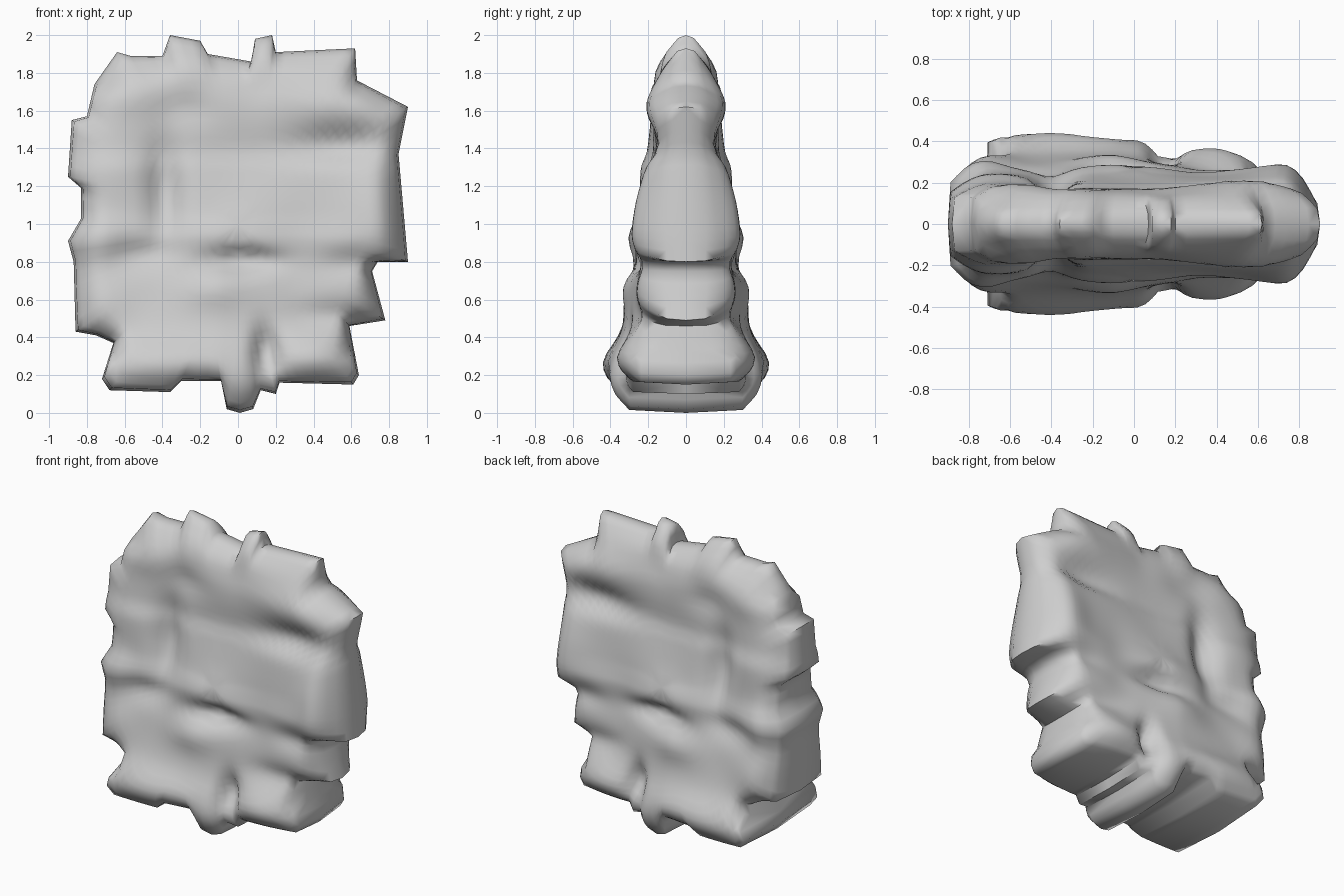
import bpy, bmesh, math
from mathutils import Vector

if "Cube" in bpy.data.objects:
    bpy.data.objects.remove(bpy.data.objects["Cube"], do_unlink=True)

# All tables are in hundredths of a unit.
# Ragged outline of the slab, clockwise from the upper left corner (x, z)
OUTLINE = [(-64, 191), (-57, 189), (-40, 189), (-36, 200), (-20, 197), (-16, 190),
           (7, 186), (9, 198), (18, 200), (20, 191), (62, 193), (63, 176),
           (90, 162), (85, 137), (90, 80), (74, 80), (71, 75), (78, 49),
           (59, 46), (64, 20), (61, 15), (22, 16), (20, 10), (12, 12),
           (8, 2), (1, 0), (-6, 2), (-9, 17), (-30, 17), (-36, 11),
           (-68, 12), (-72, 18), (-66, 37), (-75, 41), (-86, 43), (-87, 80),
           (-90, 91), (-83, 103), (-83, 119), (-90, 125), (-88, 155), (-80, 157),
           (-76, 174)]

# Half thickness by height (z, y)
THICKNESS = [(0, 40), (8, 43), (20, 45), (30, 44), (40, 40), (60, 35), (75, 32),
             (93, 31), (105, 28), (118, 26), (132, 24), (137, 21), (166, 21),
             (178, 17), (190, 14), (200, 10)]

# Bulging stones and the seams between them (x, z, radius x, radius z, amount)
STONES = [(58, 163, 26, 10, 18), (-55, 172, 16, 10, 12), (-27, 184, 9, 12, 18),
          (-66, 132, 15, 20, 13), (-74, 93, 14, 10, 16), (72, 108, 14, 20, 14),
          (-8, 96, 20, 9, 8), (-12, 66, 18, 10, 13), (-42, 26, 38, 13, 14),
          (42, 29, 16, 12, 12), (2, 12, 8, 12, 8), (14, 194, 7, 8, 18),
          (-72, 60, 14, 12, 8)]
SEAMS = [(54, 142, 27, 8, 30), (-39, 120, 8, 26, 36), (-52, 84, 16, 7, 14),
         (3, 81, 18, 5, 28), (52, 51, 24, 7, 15), (15, 32, 6, 12, 32),
         (-28, 162, 16, 8, 14), (8, 172, 14, 14, 8), (60, 79, 16, 7, 12),
         (3, 135, 26, 18, 10), (32, 82, 14, 30, 7)]

CENTRE = Vector((0, 1))
RINGS = [0.988, 0.96, 0.925, 0.885] + [0.84 - i * 0.05 for i in range(16)]


def thickness(z):
    """Interpolate the half thickness at a height."""
    h = max(0, min(200, z * 100))
    for (z0, t0), (z1, t1) in zip(THICKNESS, THICKNESS[1:]):
        if h <= z1:
            return (t0 + (t1 - t0) * (h - z0) / (z1 - z0)) / 100
    return THICKNESS[-1][1] / 100


def swell(x, z, spots):
    """Sum of soft bumps at a point."""
    total = 0
    for cx, cz, rx, rz, amount in spots:
        d = ((x * 100 - cx) / rx) ** 2 + ((z * 100 - cz) / rz) ** 2
        total += amount / 100 * math.exp(-d)
    return total


def depth(x, z, ring):
    """Half depth of the rock: rounded rim, stones and seams."""
    rim = 0.55 - 0.18 * x
    if z < 0.3:
        rim = 0.85 - 0.15 * x
    elif z > 1.7:
        rim = 0.4
    u = min(1, (RINGS[0] - ring) / 0.16)
    rounded = rim + (1 - rim) * (1 - (1 - u) ** 2)
    low = max(0, min(1, (0.9 - z) / 0.5))
    taper = 1 - low * 0.28 * max(0, x + 0.1)
    relief = 0.86 + swell(x, z, STONES) - swell(x, z, SEAMS)
    return thickness(z) * rounded * taper * min(relief, 1)


def split_outline(step=0.06):
    """Outline with its long edges divided."""
    points = []
    for a, b in zip(OUTLINE, OUTLINE[1:] + OUTLINE[:1]):
        a, b = Vector(a) / 100, Vector(b) / 100
        n = max(1, round((b - a).length / step))
        points += [a.lerp(b, i / n) for i in range(n)]
    return points


def soften(points):
    """Averaged copy of the outline for the inner rings."""
    n = len(points)
    return [sum((points[(i + k) % n] for k in range(-4, 5)), Vector((0, 0))) / 9
            for i in range(n)]


# Front half of the rock: concentric rings from rim to centre
outer = split_outline()
inner = soften(outer)
bm = bmesh.new()
loops = [[bm.verts.new((p.x, 0, p.y)) for p in outer]]
for ring in RINGS:
    blend = min(1, (1 - ring) / 0.25)
    loop = []
    for p, q in zip(outer, inner):
        v = CENTRE + (p.lerp(q, blend) - CENTRE) * ring
        loop.append(bm.verts.new((v.x, -depth(v.x, v.y, ring), v.y)))
    loops.append(loop)

count = len(outer)
for a, b in zip(loops, loops[1:]):
    for i in range(count):
        j = (i + 1) % count
        bm.faces.new((a[i], b[i], b[j], a[j]))
middle = bm.verts.new((CENTRE.x, -depth(CENTRE.x, CENTRE.y, 0), CENTRE.y))
for i in range(count):
    bm.faces.new((loops[-1][i], middle, loops[-1][(i + 1) % count]))

# Relax the inner stones, leaving the rim crisp
soft = [v for loop in loops[4:] for v in loop] + [middle]
bmesh.ops.smooth_vert(bm, verts=soft, factor=0.5, use_axis_y=True)

# Face the front half outwards
bm.normal_update()
if sum(f.normal.y * f.calc_area() for f in bm.faces) > 0:
    bmesh.ops.reverse_faces(bm, faces=bm.faces[:])

mesh = bpy.data.meshes.new("rock_slab")
bm.to_mesh(mesh)
bm.free()
rock = bpy.data.objects.new("rock_slab", mesh)
bpy.context.collection.objects.link(rock)

# Plain grey stone
stone = bpy.data.materials.new("grey_stone")
stone.use_nodes = True
grey = (0.62, 0.62, 0.62, 1)
stone.diffuse_color = grey
stone.node_tree.nodes["Principled BSDF"].inputs["Base Color"].default_value = grey
mesh.materials.append(stone)

# Smooth shading with sharp rim breaks
bpy.ops.object.select_all(action="DESELECT")
rock.select_set(True)
bpy.context.view_layer.objects.active = rock
bpy.ops.object.shade_smooth_by_angle(angle=math.radians(70))

# Matching back half
mirror = rock.modifiers.new("back_half", "MIRROR")
mirror.use_axis = (False, True, False)
mirror.use_clip = True
mirror.merge_threshold = 0.001
